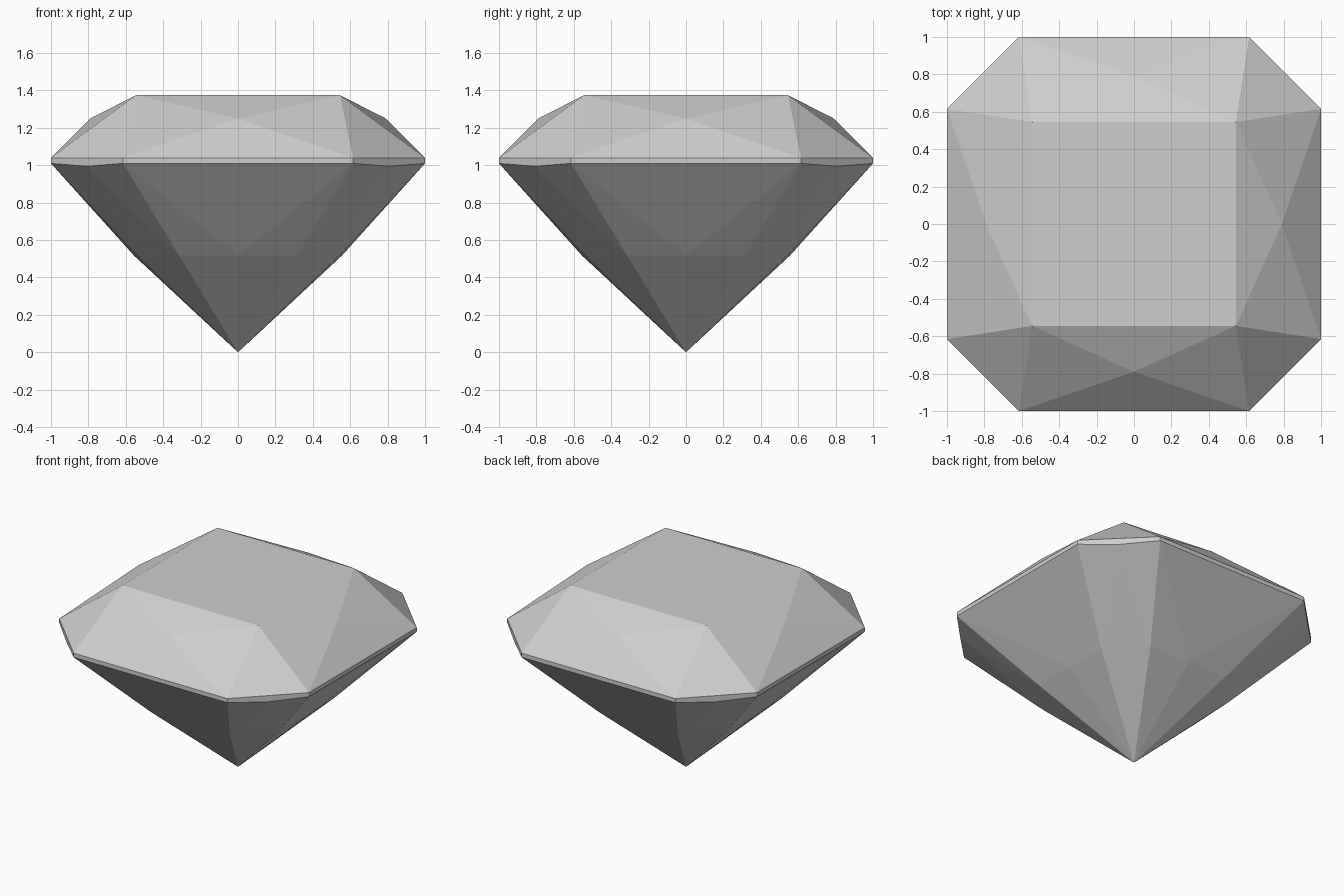
import bpy, bmesh, math
from mathutils import Vector, Matrix

if "Cube" in bpy.data.objects:
    bpy.data.objects.remove(bpy.data.objects["Cube"])

GREY = (0.62, 0.62, 0.62, 1.0)
stone = bpy.data.materials.new("cut_stone_grey")
stone.use_nodes = True
stone.diffuse_color = GREY
stone.node_tree.nodes["Principled BSDF"].inputs["Base Color"].default_value = GREY
stone.node_tree.nodes["Principled BSDF"].inputs["Roughness"].default_value = 0.6

CENTRE = Vector((0, 0, 0.95))


def mirror_x(p):
    return Vector((-p.x, p.y, p.z))


def turn(p):
    """Rotate a point a quarter turn around the vertical axis."""
    return Matrix.Rotation(math.pi / 2, 3, 'Z') @ p


def build(name, facets, cap=None):
    """Repeat one quarter's facets around the axis and weld them into a part."""
    bm = bmesh.new()
    groups = [] if cap is None else [cap]
    for _ in range(4):
        groups += facets
        facets = [[turn(p) for p in f] for f in facets]
    for f in groups:
        bm.faces.new([bm.verts.new(p) for p in f])
    bmesh.ops.remove_doubles(bm, verts=bm.verts, dist=0.0005)
    for f in bm.faces:
        f.normal_update()
        if f.normal.dot(f.calc_center_median() - CENTRE) < 0:
            f.normal_flip()
    mesh = bpy.data.meshes.new(name)
    bm.to_mesh(mesh)
    bm.free()
    mesh.materials.append(stone)
    obj = bpy.data.objects.new(name, mesh)
    bpy.context.collection.objects.link(obj)
    return obj


# Key points of the front quarter: right-hand ones are mirrored or turned
table_r = Vector((0.545, -0.545, 1.375))
table_l = mirror_x(table_r)
crown_mid = Vector((0, -0.79, 1.25))
rim_r = Vector((0.615, -1, 1.04))
rim_l = mirror_x(rim_r)
rim_next = turn(rim_l)
low_r = Vector((0.615, -1, 1.01))
low_l = mirror_x(low_r)
low_next = turn(low_l)
dip = Vector((0.8075, -0.8075, 0.995))
ring_mid = Vector((0, -0.557, 0.518))
ring_r = Vector((0.315, -0.542, 0.518))
ring_l = mirror_x(ring_r)
ring_next = turn(ring_l)
culet = Vector((0, 0, 0))

# Crown: flat table, star, kite and corner facets
build("crown", [
    [table_l, table_r, crown_mid],
    [rim_l, rim_r, crown_mid],
    [table_r, rim_r, crown_mid],
    [table_l, rim_l, crown_mid],
    [table_r, rim_r, rim_next],
], cap=[table_l, table_r, turn(table_r), turn(turn(table_r))])

# Girdle: thin upright band that dips at each corner
build("girdle", [
    [low_l, low_r, rim_r, rim_l],
    [low_r, dip, low_next, rim_next, rim_r],
])

# Pavilion: upper facets down to a ring, lower facets down to the point
build("pavilion", [
    [low_l, low_r, ring_mid],
    [low_r, ring_r, ring_mid],
    [low_l, ring_l, ring_mid],
    [ring_mid, ring_r, culet],
    [ring_mid, ring_l, culet],
    [low_r, dip, ring_r],
    [low_next, dip, ring_next],
    [dip, ring_r, ring_next],
    [ring_r, ring_next, culet],
])
